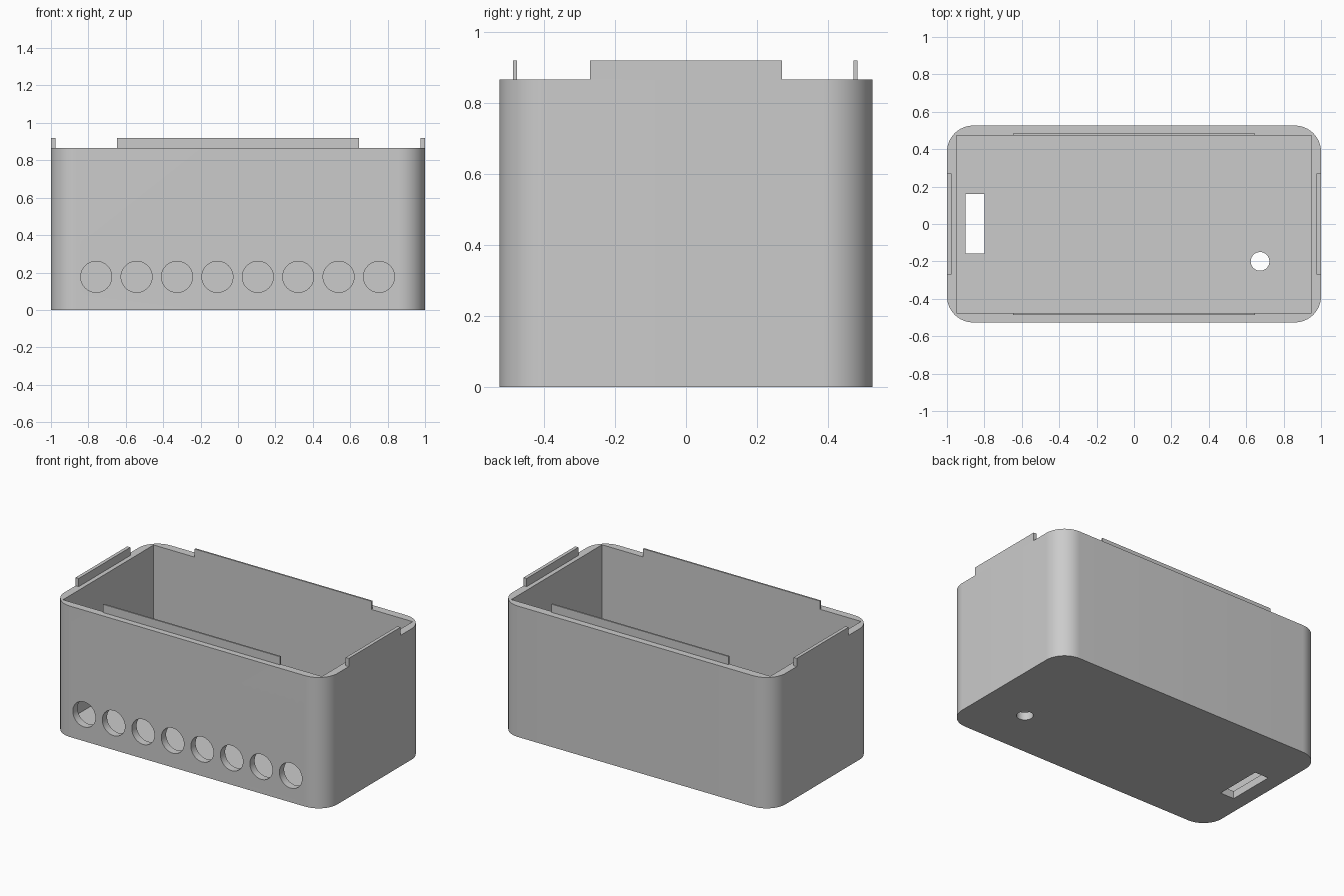
import bpy, bmesh, math

if "Cube" in bpy.data.objects:
    bpy.data.objects.remove(bpy.data.objects["Cube"], do_unlink=True)

HALF_X, HALF_Y, RIM, TOP = 1.0, 0.526, 0.866, 0.92
RADIUS, FLOOR = 0.14, 0.05
CAVITY = (-0.948, 0.948, -0.476, 0.472)

grey = bpy.data.materials.new("plain grey")
grey.use_nodes = True
grey.diffuse_color = (0.6, 0.6, 0.6, 1)
grey.node_tree.nodes["Principled BSDF"].inputs["Base Color"].default_value = (0.6, 0.6, 0.6, 1)


def prism(name, outline, z0, z1):
    """Extrude a flat outline from z0 to z1."""
    bm = bmesh.new()
    face = bm.faces.new([bm.verts.new((x, y, z0)) for x, y in outline])
    up = bmesh.ops.extrude_face_region(bm, geom=[face])["geom"]
    bmesh.ops.translate(bm, vec=(0, 0, z1 - z0),
                        verts=[g for g in up if isinstance(g, bmesh.types.BMVert)])
    bmesh.ops.recalc_face_normals(bm, faces=bm.faces)
    mesh = bpy.data.meshes.new(name)
    bm.to_mesh(mesh)
    bm.free()
    mesh.materials.append(grey)
    obj = bpy.data.objects.new(name, mesh)
    bpy.context.collection.objects.link(obj)
    return obj


def box(name, x0, x1, y0, y1, z0, z1):
    return prism(name, [(x0, y0), (x1, y0), (x1, y1), (x0, y1)], z0, z1)


def circle(r, cx=0, cy=0, n=48):
    return [(cx + r * math.cos(i * math.tau / n), cy + r * math.sin(i * math.tau / n))
            for i in range(n)]


def rounded_rect(hx, hy, r, steps=16):
    pts = []
    for q, (sx, sy) in enumerate([(1, 1), (-1, 1), (-1, -1), (1, -1)]):
        for i in range(steps + 1):
            a = (q + i / steps) * math.pi / 2
            pts.append((sx * (hx - r) + r * math.cos(a), sy * (hy - r) + r * math.sin(a)))
    return pts


def cut(target, cutter):
    mod = target.modifiers.new("cut", "BOOLEAN")
    mod.operation, mod.solver, mod.object = "DIFFERENCE", "EXACT", cutter
    bpy.context.view_layer.objects.active = target
    bpy.ops.object.modifier_apply(modifier=mod.name)
    bpy.data.objects.remove(cutter, do_unlink=True)


# Open box with rounded outer corners and a square-cornered cavity
case = prism("case_body", rounded_rect(HALF_X, HALF_Y, RADIUS), 0, RIM)
cut(case, box("cavity_cutter", *CAVITY, FLOOR, 1.2))

# Row of round holes through the front wall
for i in range(8):
    hole = prism("front_hole_cutter", circle(0.083), 0, 0.2)
    hole.rotation_euler.x = math.pi / 2
    hole.location = (-0.758 + i * 0.216, -0.4, 0.177)
    cut(case, hole)

# Slot and round hole through the floor
cut(case, box("slot_cutter", -0.9, -0.8, -0.157, 0.16, -0.1, 0.2))
cut(case, prism("floor_hole_cutter", circle(0.05, 0.674, -0.2), -0.1, 0.2))

bpy.ops.object.select_all(action="DESELECT")
case.select_set(True)
bpy.context.view_layer.objects.active = case
bpy.ops.object.shade_smooth_by_angle(angle=math.radians(30))

# Thin locating tabs standing on the rim
box("front_tab", -0.648, 0.648, -0.487, -0.476, RIM, TOP)
box("back_tab", -0.648, 0.648, 0.472, 0.483, RIM, TOP)
box("right_tab", -HALF_X, -0.977, -0.27, 0.27, RIM, TOP)
box("left_tab", 0.977, HALF_X, -0.27, 0.27, RIM, TOP)
